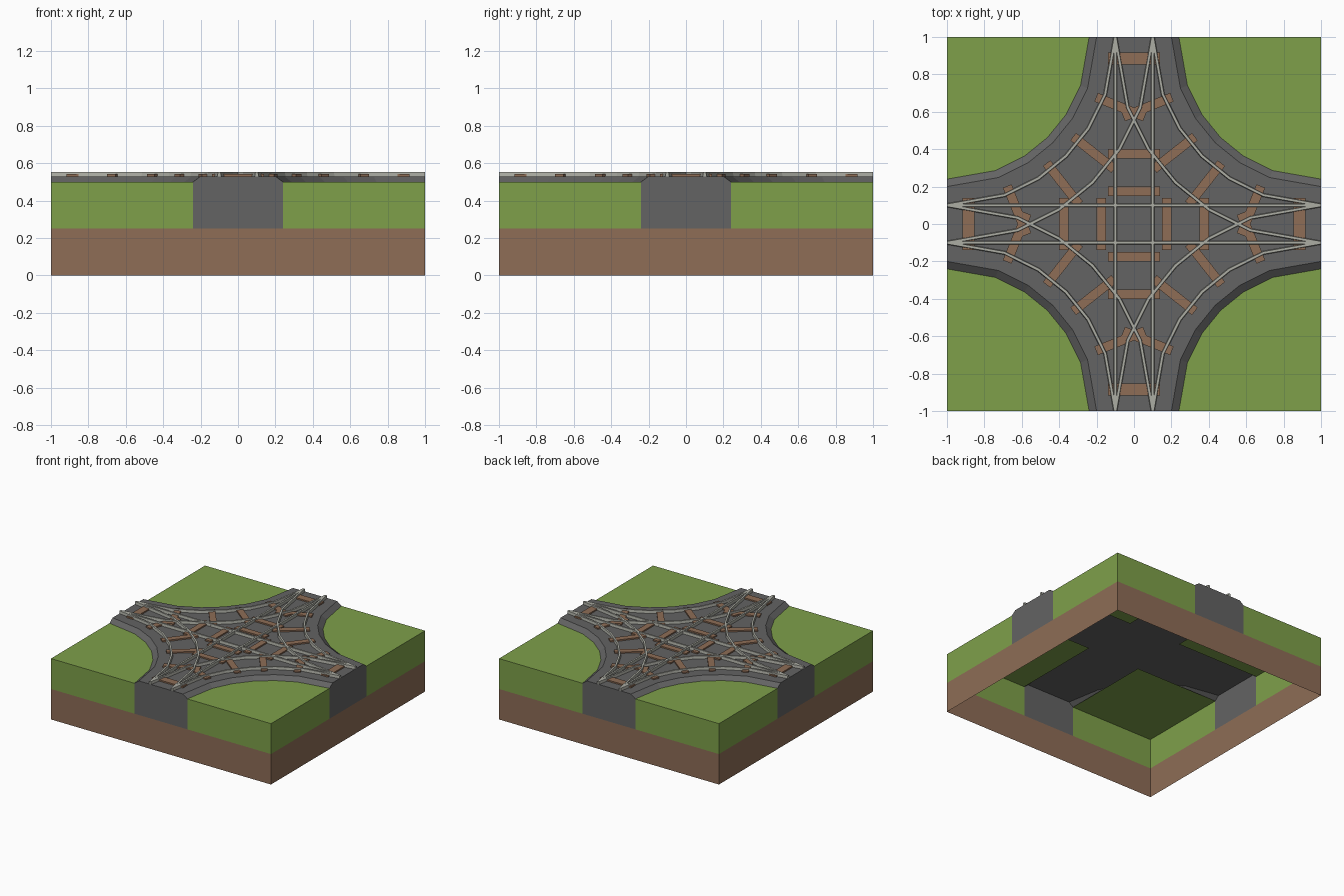
import bpy, bmesh
from math import sin, cos, radians, pi
from mathutils import Vector, Matrix

if "Cube" in bpy.data.objects:
    bpy.data.objects.remove(bpy.data.objects["Cube"])


def material(name, rgb):
    m = bpy.data.materials.new(name)
    lin = [((c / 255 + 0.055) / 1.055) ** 2.4 for c in rgb]
    m.diffuse_color = (*lin, 1)
    m.use_nodes = True
    m.node_tree.nodes["Principled BSDF"].inputs["Base Color"].default_value = m.diffuse_color
    return m


DIRT = material("brown earth", (142, 109, 86))
GRASS = material("grass green", (126, 160, 74))
GRAVEL = material("gravel grey", (99, 99, 99))
STEEL = material("rail steel", (172, 173, 164))

SOIL, TURF, BED, TIE, RAIL = 0.25, 0.5, 0.53, 0.541, 0.552
ANGLES = [0, 20, 33, 45, 57, 70, 90]      # facets of every corner curve


def build(name, faces, mat, turns=4):
    """Make an object from face loops, repeated by quarter turns."""
    bm = bmesh.new()
    for k in range(turns):
        rot = Matrix.Rotation(k * pi / 2, 3, 'Z')
        for f in faces:
            bm.faces.new([bm.verts.new(rot @ Vector(p)) for p in f])
    bmesh.ops.remove_doubles(bm, verts=bm.verts, dist=1e-5)
    me = bpy.data.meshes.new(name)
    bm.to_mesh(me)
    bm.free()
    me.materials.append(mat)
    ob = bpy.data.objects.new(name, me)
    bpy.context.collection.objects.link(ob)
    return ob


def arc(r, z):
    """Points around the (1, 1) corner of the tile."""
    return [Vector((1 - r * sin(radians(a)), 1 - r * cos(radians(a)), z)) for a in ANGLES]


def strips(a, b):
    return [(a[i], a[i + 1], b[i + 1], b[i]) for i in range(len(a) - 1)]


def wall(y0, y1, z0, z1):
    return [(1, y0, z0), (1, y1, z0), (1, y1, z1), (1, y0, z1)]


# Open-bottomed earth skirt
build("earth_skirt", [wall(-1, 1, 0, SOIL)], DIRT)

# Grass walls and corner lawns
w = 0.24
build("grass_corners", [
    wall(-1, -w, SOIL, TURF), wall(w, 1, SOIL, TURF),
    [(w, w, TURF), (1, w, TURF), (1, 1, TURF), (w, 1, TURF)]], GRASS)

# Gravel bed: end walls, sloped shoulders, flat top
end = [(1, -w, SOIL), (1, w, SOIL), (1, w, TURF), (1, 0.2, BED), (1, -0.2, BED), (1, -w, TURF)]
build("gravel_shoulders", [end] + strips(arc(0.76, TURF), arc(0.80, BED)), GRAVEL)
outline = [Matrix.Rotation(k * pi / 2, 3, 'Z') @ p for k in range(4) for p in arc(0.80, BED)]
build("gravel_top", [outline], GRAVEL, turns=1)


# Sleepers
def sleeper(cx, cy, angle, length=0.28, width=0.06):
    rot = Matrix.Rotation(angle, 3, 'Z')
    ring = [rot @ Vector((sx * length / 2, sy * width / 2, 0)) + Vector((cx, cy, 0))
            for sx, sy in ((-1, -1), (1, -1), (1, 1), (-1, 1))]
    lo = [p + Vector((0, 0, BED)) for p in ring]
    hi = [p + Vector((0, 0, TIE)) for p in ring]
    return strips(lo + lo[:1], hi + hi[:1]) + [hi]


ties = []
for y, width in ((0.885, 0.062), (0.375, 0.05), (0.175, 0.05)):
    ties += sleeper(0, y, 0, width=width)
for a in (22, 38.3, 51.7, 68):
    t = radians(a)
    ties += sleeper(1 - sin(t), 1 - cos(t), pi / 2 - t, width=0.05)
build("sleepers", ties, DIRT)


# Rails: slim tapered bars swept along straight and curved paths
def rail(line):
    rows = [line(o, z) for o, z in ((0.010, BED), (0.007, RAIL), (-0.007, RAIL), (-0.010, BED))]
    faces = []
    for a, b in zip(rows, rows[1:]):
        faces += strips(a, b)
    caps = [[r[0] for r in reversed(rows)], [r[-1] for r in rows]]
    return faces + caps


build("straight_rails", rail(lambda o, z: [Vector((1, 0.1 - o, z)), Vector((-1, 0.1 - o, z))][::-1][::-1]), STEEL)
curves = []
for r in (0.9, 1.1):
    curves += rail(lambda o, z: arc(r - o, z))
rails = build("curved_rails", curves, STEEL)

# Make rail faces point outward
for name in ("straight_rails", "curved_rails"):
    me = bpy.data.objects[name].data
    bm = bmesh.new()
    bm.from_mesh(me)
    bm.normal_update()
    flip = [f for f in bm.faces if f.normal.z < -0.05]
    if flip:
        bmesh.ops.reverse_faces(bm, faces=[f for f in bm.faces if abs(f.normal.z) > 0.05])
    bm.to_mesh(me)
    bm.free()
